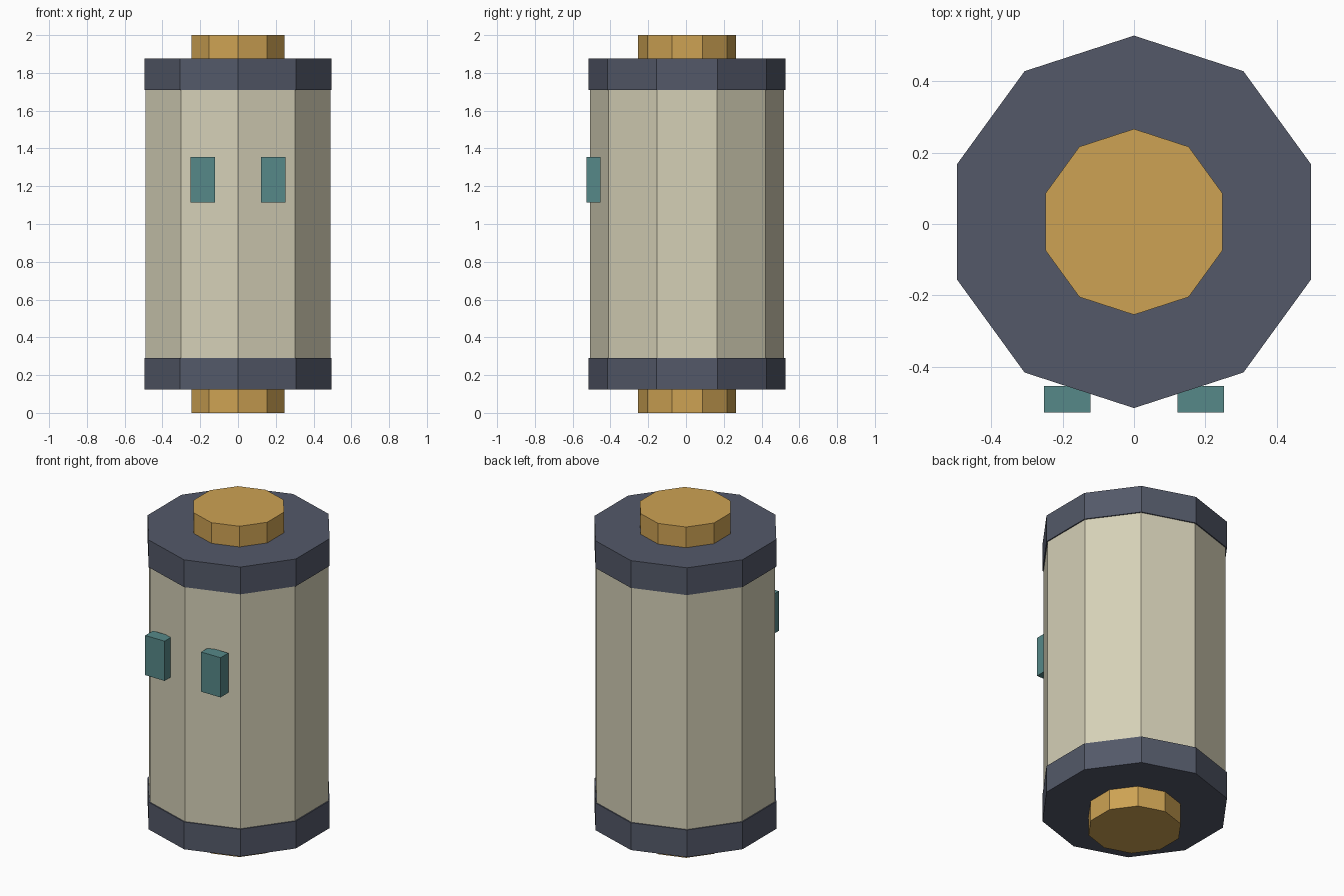
import bpy

if "Cube" in bpy.data.objects:
    bpy.data.objects.remove(bpy.data.objects["Cube"])

SIDES = 10
CENTRE_Y = 0.006


def material(name, srgb):
    mat = bpy.data.materials.new(name)
    mat.diffuse_color = [c ** 2.2 for c in srgb] + [1.0]
    mat.use_nodes = True
    mat.node_tree.nodes["Principled BSDF"].inputs["Base Color"].default_value = mat.diffuse_color
    return mat


def prism(name, radius, z0, z1, mat):
    # Ten-sided drum with corners pointing to the front and back
    bpy.ops.mesh.primitive_cylinder_add(
        vertices=SIDES, radius=radius, depth=z1 - z0,
        location=(0, CENTRE_Y, (z0 + z1) / 2))
    obj = bpy.context.object
    obj.name = name
    obj.data.materials.append(mat)
    return obj


def box(name, size, location, mat):
    bpy.ops.mesh.primitive_cube_add(size=1, location=location)
    obj = bpy.context.object
    obj.name = name
    obj.scale = size
    bpy.ops.object.transform_apply(location=False, rotation=False, scale=True)
    obj.data.materials.append(mat)
    return obj


cream = material("cream", (0.83, 0.81, 0.71))
slate = material("slate", (0.33, 0.35, 0.41))
brass = material("brass", (0.80, 0.63, 0.33))
teal = material("teal", (0.34, 0.53, 0.53))

# Main barrel
prism("body", 0.514, 0.29, 1.715, cream)

# Collars and end caps, mirrored about mid height
for label, flip in (("bottom", False), ("top", True)):
    for part, radius, z0, z1, mat in (("collar", 0.521, 0.125, 0.29, slate),
                                      ("cap", 0.26, 0.0, 0.125, brass)):
        if flip:
            z0, z1 = 2 - z1, 2 - z0
        prism(f"{label}_{part}", radius, z0, z1, mat)

# Pair of blocks on the front
for label, side in (("left", -1), ("right", 1)):
    box(f"{label}_front_block", (0.13, 0.074, 0.24),
        (side * 0.187, -0.49, 1.235), teal)
